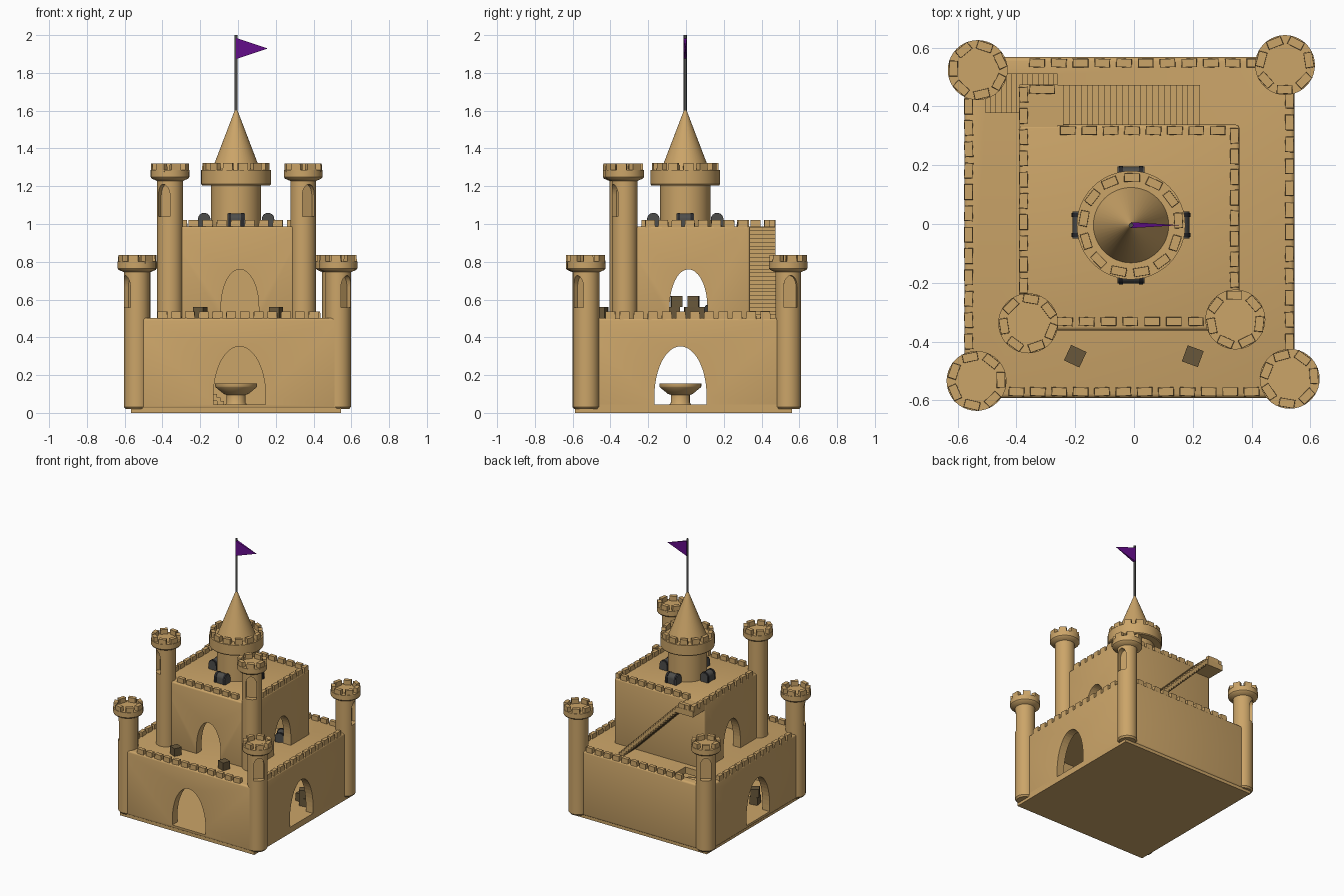
import bpy, bmesh, math, random
from mathutils import Matrix, Vector

if "Cube" in bpy.data.objects:
    bpy.data.objects.remove(bpy.data.objects["Cube"])
random.seed(4)

def material(name, col):
    m = bpy.data.materials.new(name)
    m.diffuse_color = (*col, 1)
    m.use_nodes = True
    m.node_tree.nodes["Principled BSDF"].inputs["Base Color"].default_value = m.diffuse_color
    return m

SAND = material("sand", (0.60, 0.375, 0.140))
WOOD = material("dark_wood", (0.140, 0.097, 0.043))
CHEST = material("dark_grey", (0.075, 0.075, 0.070))
IRON = material("iron", (0.022, 0.022, 0.025))
PURPLE = material("purple", (0.130, 0.004, 0.260))

def finish(name, bm, mat, smooth=False):
    bmesh.ops.recalc_face_normals(bm, faces=bm.faces)
    me = bpy.data.meshes.new(name)
    bm.to_mesh(me)
    bm.free()
    ob = bpy.data.objects.new(name, me)
    bpy.context.collection.objects.link(ob)
    me.materials.append(mat)
    if smooth:
        activate(ob)
        bpy.ops.object.shade_smooth_by_angle(angle=math.radians(35))
    return ob

def activate(ob):
    bpy.ops.object.select_all(action='DESELECT')
    ob.select_set(True)
    bpy.context.view_layer.objects.active = ob

def add_box(bm, lo, hi, mtx=Matrix(), taper=1.0):
    lo, hi = Vector(lo), Vector(hi)
    c, s = (lo + hi) / 2, hi - lo
    vs = bmesh.ops.create_cube(bm, size=1)['verts']
    for v in vs:
        t = taper if v.co.z > 0 else 1
        v.co = mtx @ (c + Vector((v.co.x * s.x * t, v.co.y * s.y * t, v.co.z * s.z)))
    return vs

def box(name, lo, hi, mat=SAND, bevel=0):
    bm = bmesh.new()
    add_box(bm, lo, hi)
    if bevel:
        bmesh.ops.bevel(bm, geom=bm.edges[:], offset=bevel, segments=3, affect='EDGES', profile=0.5)
    return finish(name, bm, mat, bool(bevel))

def lathe(name, prof, x, y, mat=SAND, n=40):
    bm = bmesh.new()
    rings = []
    for r, z in prof:
        if r == 0:
            rings.append([bm.verts.new((x, y, z))])
        else:
            rings.append([bm.verts.new((x + r * math.cos(i * math.tau / n),
                                        y + r * math.sin(i * math.tau / n), z)) for i in range(n)])
    for a, b in zip(rings, rings[1:]):
        for i in range(n):
            j = (i + 1) % n
            q = [a[i % len(a)], a[j % len(a)], b[j % len(b)], b[i % len(b)]]
            bm.faces.new(list(dict.fromkeys(q)))
    return finish(name, bm, mat, True)

def arch_cutter(w, z0, zc, top, a, b, angle, loc):
    """Arch profile extruded from a to b along the direction given by angle."""
    pts = [(-w, z0)] + [(-w * math.cos(t * math.pi / 24), zc + (top - zc) * math.sin(t * math.pi / 24))
                        for t in range(25)] + [(w, z0)]
    m = Matrix.Translation((loc[0], loc[1], 0)) @ Matrix.Rotation(angle, 4, 'Z')
    bm = bmesh.new()
    f = bm.faces.new([bm.verts.new(m @ Vector((a, u, z))) for u, z in pts])
    ext = bmesh.ops.extrude_face_region(bm, geom=[f])['geom']
    d = m.to_3x3() @ Vector((b - a, 0, 0))
    bmesh.ops.translate(bm, vec=d, verts=[g for g in ext if isinstance(g, bmesh.types.BMVert)])
    return finish("cutter", bm, SAND)

def cut(ob, cutter):
    m = ob.modifiers.new("cut", 'BOOLEAN')
    m.operation, m.solver, m.object = 'DIFFERENCE', 'EXACT', cutter
    activate(ob)
    bpy.ops.object.modifier_apply(modifier=m.name)
    bpy.data.objects.remove(cutter)

# lower hall: hollow, arches on left, right and front, stairwell in the roof
box("base_slab", (-0.566, -0.588, 0), (0.546, 0.562, 0.045))
hall = box("lower_hall", (-0.577, -0.592, 0.02), (0.546, 0.568, 0.503), SAND, 0.014)
cut(hall, box("cutter", (-0.517, -0.532, 0.045), (0.486, 0.513, 0.455)))
cut(hall, arch_cutter(0.138, 0.045, 0.09, 0.352, -0.8, 0.8, 0, (0, -0.029)))
cut(hall, arch_cutter(0.138, 0.045, 0.09, 0.352, 0.4, 0.8, -math.pi / 2, (0.008, 0)))
cut(hall, box("cutter", (-0.505, 0.38, 0.4), (-0.26, 0.51, 0.6)))

# upper keep: hollow, arches on left, right and front
keep = box("upper_keep", (-0.39, -0.362, 0.49), (0.359, 0.338, 0.988), SAND, 0.012)
cut(keep, box("cutter", (-0.33, -0.302, 0.4), (0.299, 0.278, 0.94)))
cut(keep, arch_cutter(0.1, 0.4, 0.56, 0.76, -0.8, 0.8, 0, (0, 0.013)))
cut(keep, arch_cutter(0.1, 0.4, 0.56, 0.76, 0.2, 0.8, -math.pi / 2, (0.01, 0)))
box("stair_landing", (-0.39, 0.33, 0.945), (-0.26, 0.475, 0.988))

# stairs climb towards -x
def stairs(name, x_low, x_high, y0, y1, z_low, z_high, n=24):
    bm = bmesh.new()
    dx, dz = (x_high - x_low) / n, (z_high - z_low) / n
    for i in range(n):
        xa, xb = x_low + i * dx, x_low + (i + 1) * dx
        top = z_low + (i + 1) * dz
        add_box(bm, (xb, y0, max(top - 2 * dz, z_low)), (xa, y1, top))
    finish(name, bm, SAND)

stairs("outer_stairs", 0.225, -0.26, 0.335, 0.473, 0.50, 0.985)
stairs("inner_stairs", -0.075, -0.505, 0.38, 0.51, 0.045, 0.495)

# battlements: lines of jittered blocks
def battlement_line(bm, p, q, z, n):
    p, q = Vector(p), Vector(q)
    ang = math.atan2(q.y - p.y, q.x - p.x)
    for i in range(n):
        c = p.lerp(q, i / (n - 1))
        m = Matrix.Translation((c.x, c.y, z)) @ Matrix.Rotation(ang + random.uniform(-.06, .06), 4, 'Z')
        add_box(bm, (-0.027, -0.015, -0.01), (0.027, 0.015, 0.033), m, 0.93)

bm = bmesh.new()
for p, q, n in [((-0.33, 0.548), (0.41, 0.548), 11), ((-0.40, -0.571), (0.40, -0.571), 12),
                ((-0.563, -0.40), (-0.563, 0.40), 12), ((0.529, -0.40), (0.529, 0.42), 12)]:
    battlement_line(bm, p, q, 0.503, n)
finish("lower_battlements", bm, SAND)
bm = bmesh.new()
for p, q, n in [((-0.235, -0.332), (0.21, -0.332), 7), ((0.342, -0.19), (0.342, 0.30), 8),
                ((-0.225, 0.318), (0.285, 0.318), 8), ((-0.376, -0.21), (-0.376, 0.44), 10),
                ((-0.33, 0.458), (-0.295, 0.458), 2)]:
    battlement_line(bm, p, q, 0.988, n)
finish("upper_battlements", bm, SAND)

def battlement_ring(name, x, y, r, z, n, h, turn):
    bm = bmesh.new()
    for i in range(n):
        m = (Matrix.Translation((x, y, z)) @ Matrix.Rotation(turn + i * math.tau / n, 4, 'Z')
             @ Matrix.Translation((r, 0, 0)) @ Matrix.Rotation(random.uniform(-.08, .08), 4, 'Z'))
        add_box(bm, (-0.015, -0.027, -0.01), (0.015, 0.027, h), m, 0.94)
    finish(name, bm, SAND)

# corner towers with arched window niches: x, y, base, crown bottom, window angle
for name, x, y, z0, zc, ang in [
        ("back_left_tower", -0.532, 0.524, 0.02, 0.757, 125), ("back_right_tower", 0.514, 0.541, 0.02, 0.757, 12),
        ("front_left_tower", -0.536, -0.534, 0.02, 0.757, 208), ("front_right_tower", 0.530, -0.527, 0.02, 0.757, -45),
        ("keep_left_tower", -0.360, -0.338, 0.49, 1.240, 238), ("keep_right_tower", 0.345, -0.325, 0.49, 1.240, -62)]:
    a = math.radians(ang)
    t = lathe(name, [(0, z0), (0.058, z0), (0.068, z0 + 0.012), (0.068, zc - 0.012), (0.096, zc),
                     (0.102, zc + 0.008), (0.102, zc + 0.045), (0, zc + 0.045)], x, y)
    cut(t, arch_cutter(0.036, zc - 0.2, zc - 0.09, zc - 0.03, 0.03, 0.15, a, (x, y)))
    battlement_ring(name + "_battlements", x, y, 0.083, zc + 0.045, 7, 0.034, a)

# central turret, cone roof, pole and flag
CX, CY = -0.01, -0.004
lathe("turret", [(0, 0.95), (0.133, 0.95), (0.133, 1.205), (0.180, 1.205), (0.185, 1.211),
                 (0.185, 1.285), (0, 1.285)], CX, CY, n=48)
battlement_ring("turret_battlements", CX, CY, 0.162, 1.285, 13, 0.038, 0.1)
lathe("turret_roof", [(0, 1.27), (0.134, 1.27), (0.006, 1.605), (0, 1.605)], CX, CY, n=48)
lathe("flag_pole", [(0, 1.58), (0.008, 1.58), (0.008, 2.0), (0, 2.0)], CX, CY, CHEST, 12)
bm = bmesh.new()
pts = [bm.verts.new((CX, CY + s * 0.01, z)) for s in (-1, 1) for z in (1.873, 1.985)]
tip = bm.verts.new((0.157, CY, 1.929))
for f in ((0, 1, 3, 2), (0, 1), (1, 3), (3, 2), (2, 0)):
    vs = [pts[i] for i in f]
    bm.faces.new(vs if len(vs) == 4 else vs + [tip])
finish("flag", bm, PURPLE)

# treasure chests: box with a half-round lid and iron bands
def chest(name, x, y, z, ang):
    m = Matrix.Translation((x, y, z)) @ Matrix.Rotation(ang, 4, 'Z')
    def shell(part, r, y0, y1, mat):
        bm = bmesh.new()
        pr = [(-r, 0)] + [(-r * math.cos(k * math.pi / 12), 0.04 + r * math.sin(k * math.pi / 12))
                          for k in range(13)] + [(r, 0)]
        ends = [[bm.verts.new(m @ Vector((u, yy, h))) for u, h in pr] for yy in (y0, y1)]
        for e in ends:
            bm.faces.new(e)
        for i in range(len(pr)):
            j = (i + 1) % len(pr)
            bm.faces.new((ends[0][i], ends[0][j], ends[1][j], ends[1][i]))
        finish(name + part, bm, mat, True)
    shell("", 0.030, -0.046, 0.046, CHEST)
    for k, c in enumerate((-0.034, 0.034)):
        shell("_band_%d" % k, 0.033, c - 0.007, c + 0.007, IRON)

for k in range(4):
    a = k * math.pi / 2
    chest("roof_chest_%d" % k, CX + 0.169 * math.cos(a), CY + 0.169 * math.sin(a), 0.986, a)
chest("keep_chest", 0.25, 0.15, 0.5, 0.4)

# wooden crates
bm = bmesh.new()
for x, y, z, a in [(-0.2, -0.45, 0.503, -25), (0.2, -0.45, 0.503, -20),
                   (0.15, -0.06, 0.503, 0), (0.15, 0.02, 0.503, 5), (0.15, 0.08, 0.503, 0),
                   (0.15, -0.05, 0.561, 4), (0.15, 0.04, 0.561, -4),
                   (0.42, 0.19, 0.045, 10), (0.41, 0.19, 0.103, 30), (0.36, 0.24, 0.045, 0),
                   (-0.42, -0.22, 0.045, 10), (-0.42, -0.22, 0.103, 30)]:
    m = Matrix.Translation((x, y, z)) @ Matrix.Rotation(math.radians(a), 4, 'Z')
    add_box(bm, (-0.029, -0.029, 0), (0.029, 0.029, 0.058), m)
finish("crates", bm, WOOD)

# round basin in the middle of the hall
lathe("basin", [(0, 0.04), (0.06, 0.04), (0.05, 0.055), (0.05, 0.095), (0.065, 0.10), (0.108, 0.135),
                (0.111, 0.14), (0.111, 0.155), (0.098, 0.155), (0.09, 0.14), (0, 0.13)], -0.01, -0.03)
